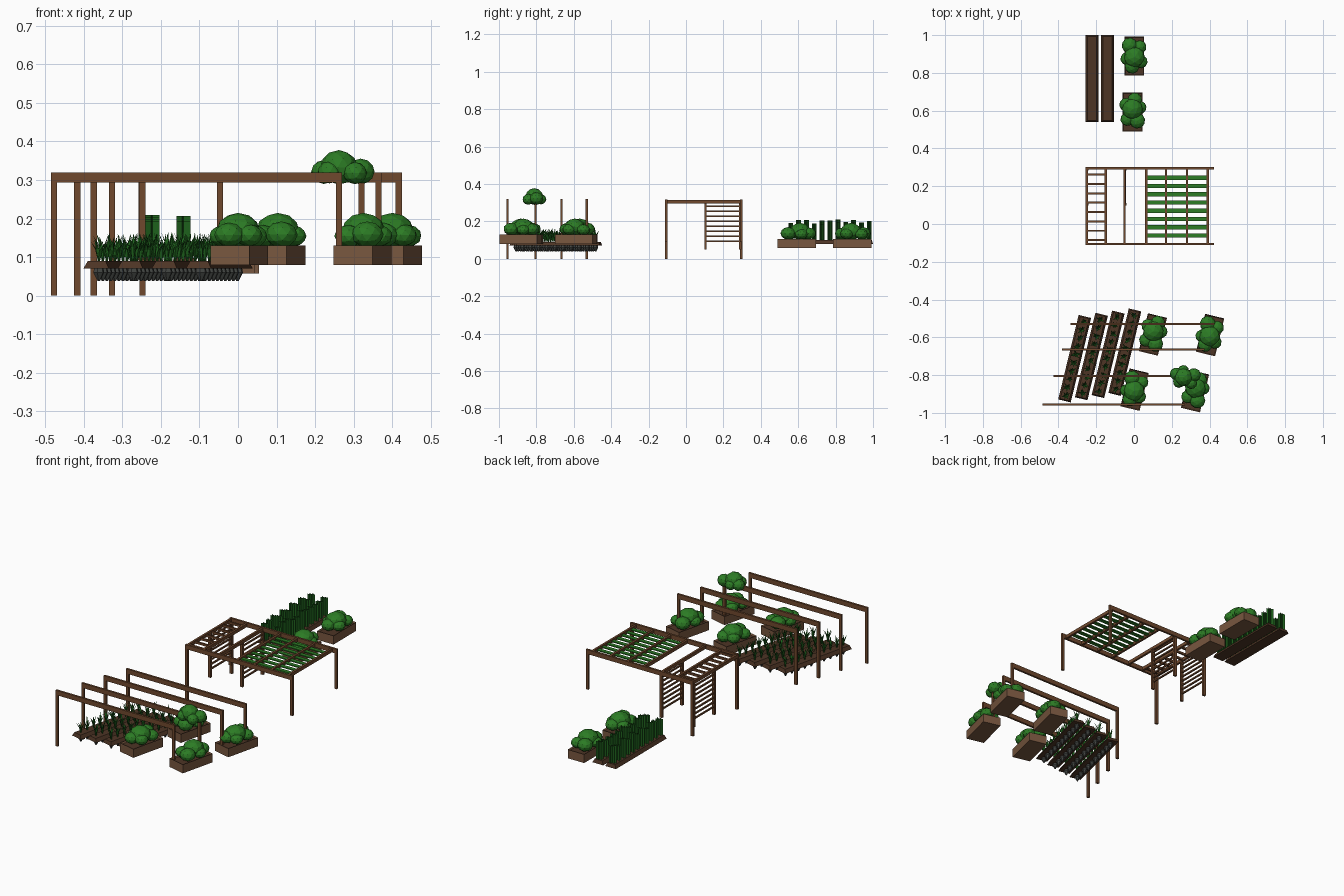
import bpy, bmesh, math, random
from mathutils import Matrix, Vector

if "Cube" in bpy.data.objects:
    bpy.data.objects.remove(bpy.data.objects["Cube"])

random.seed(4)
TILT = math.radians(-13.6)


def mat(name, rgb):
    m = bpy.data.materials.new(name)
    m.diffuse_color = (*rgb, 1)
    m.use_nodes = True
    m.node_tree.nodes["Principled BSDF"].inputs["Base Color"].default_value = m.diffuse_color
    return m


WOOD = mat("timber", (0.16, 0.066, 0.027))
BOX = mat("planter wood", (0.19, 0.095, 0.05))
SOIL = mat("soil", (0.075, 0.035, 0.018))
BUSH = mat("bush green", (0.025, 0.2, 0.018))
LEAF = mat("leaf green", (0.013, 0.12, 0.012))
ROOT = mat("root grey", (0.06, 0.065, 0.06))


def finish(bm, name, mats, loc=(0, 0, 0), rot=0):
    me = bpy.data.meshes.new(name)
    bm.to_mesh(me)
    bm.free()
    for m in mats:
        me.materials.append(m)
    ob = bpy.data.objects.new(name, me)
    ob.location = loc
    ob.rotation_euler.z = rot
    bpy.context.collection.objects.link(ob)
    return ob


def add_box(bm, x0, x1, y0, y1, z0, z1):
    m = Matrix.Translation(((x0 + x1) / 2, (y0 + y1) / 2, (z0 + z1) / 2))
    bmesh.ops.create_cube(bm, size=1, matrix=m @ Matrix.Diagonal((x1 - x0, y1 - y0, z1 - z0, 1)))


def post(bm, x, y, z0, z1=0.3, w=0.008, d=0.006):
    add_box(bm, x - w, x + w, y - d, y + d, z0, z1)


# four arches: long left leg, short right leg
for i, (x0, x1, y) in enumerate([(-0.485, 0.27, -0.955), (-0.425, 0.328, -0.805),
                                 (-0.382, 0.372, -0.665), (-0.335, 0.425, -0.53)]):
    bm = bmesh.new()
    add_box(bm, x0, x1, y - 0.006, y + 0.006, 0.293, 0.32)
    post(bm, x0 + 0.008, y, 0)
    post(bm, x1 - 0.008, y, 0.09)
    finish(bm, f"arch_{i + 1}", [WOOD])

# pergola frame
bm = bmesh.new()
for y in (-0.106, 0.295):
    add_box(bm, -0.256, 0.424, y - 0.006, y + 0.006, 0.293, 0.318)
    post(bm, -0.248, y, 0)
    post(bm, 0.416, y, 0.09)
for x in (-0.25, -0.15, -0.05, 0.065, 0.17, 0.28, 0.39):
    add_box(bm, x - 0.006, x + 0.006, -0.106, 0.295, 0.296, 0.315)
finish(bm, "pergola_frame", [WOOD])

# roof rungs on the left bay
bm = bmesh.new()
for i in range(8):
    y = -0.085 + i * 0.0495
    add_box(bm, -0.25, -0.15, y - 0.005, y + 0.005, 0.3, 0.312)
finish(bm, "roof_rungs", [WOOD])

# green roof slats
bm = bmesh.new()
for i in range(8):
    y = -0.061 + i * 0.0437
    add_box(bm, 0.065, 0.39, y - 0.011, y + 0.011, 0.302, 0.308)
finish(bm, "green_roof_slats", [BUSH])

# upright trellises
for name, x in (("outer_trellis", -0.25), ("inner_trellis", -0.047)):
    bm = bmesh.new()
    for y in (0.104, 0.29):
        post(bm, x, y, 0.05)
    for i in range(8):
        z = 0.095 + i * 0.0265
        add_box(bm, x - 0.004, x + 0.004, 0.104, 0.29, z - 0.004, z + 0.004)
    finish(bm, name, [WOOD])


def planter(name, x, y, z, rot):
    # box with a shallow soil recess
    bm = bmesh.new()
    add_box(bm, -0.052, 0.052, -0.103, 0.103, z, z + 0.05)
    top = max(bm.faces, key=lambda f: f.calc_center_median().z)
    bmesh.ops.inset_region(bm, faces=[top], thickness=0.007)
    bmesh.ops.translate(bm, verts=top.verts, vec=(0, 0, -0.008))
    top.material_index = 1
    finish(bm, name, [BOX, SOIL], (x, y, 0), rot)


def bush(name, x, y, z, rot, s=1.0):
    # overlapping faceted balls; z is the lowest point
    bm = bmesh.new()
    for bx, by, bz, r in ((0, 0.012, 0.045, 0.056), (0.025, -0.05, 0.034, 0.042),
                          (-0.028, -0.042, 0.03, 0.036), (0.012, 0.06, 0.033, 0.039),
                          (-0.034, 0.035, 0.032, 0.036), (0.04, 0.02, 0.03, 0.034)):
        m = Matrix.Translation((bx * s, by * s, bz)) @ Matrix.Rotation(random.uniform(0, 6), 4, 'Z')
        bmesh.ops.create_icosphere(bm, subdivisions=2, radius=r,
                                   matrix=m @ Matrix.Diagonal((s, s, 0.8, 1)))
    finish(bm, name, [BUSH], (x, y, z), rot)


for i, (x, y, z, r, a) in enumerate([
        (0.1, -0.585, 0.08, TILT, 0), (0.403, -0.588, 0.08, TILT, math.pi),
        (0.003, -0.877, 0.08, TILT, math.pi), (0.323, -0.885, 0.08, TILT, 0),
        (-0.008, 0.592, 0.057, 0, 0), (0.002, 0.89, 0.057, 0, math.pi)]):
    planter(f"planter_{i + 1}", x, y, z, r)
    bush(f"bush_{i + 1}", x, y + 0.005, z + 0.045, r + a)
bush("raised_bush", 0.272, -0.813, 0.288, math.radians(80), 0.86)


def mound(name, x, y, z, length, rot):
    # soil strip with sloping sides
    bm = bmesh.new()
    add_box(bm, -0.034, 0.034, -length / 2, length / 2, z, z + 0.02)
    for v in bm.verts:
        if v.co.z > z + 0.01:
            v.co.x *= 0.7
            v.co.y *= 0.97
    finish(bm, name, [SOIL], (x, y, 0), rot)


def blade(bm, base, ang, lean, h):
    # narrow leaf bending outwards to a point
    out = Vector((math.cos(ang), math.sin(ang), 0))
    side = Vector((-out.y, out.x, 0)) * 0.0045
    mid = base + out * lean * 0.35 + Vector((0, 0, h * 0.6))
    tip = base + out * lean + Vector((0, 0, h))
    a, b, c, d, t = [bm.verts.new(p) for p in
                     (base - side * 0.6, base + side * 0.6, mid + side, mid - side, tip)]
    bm.faces.new((a, b, c, d))
    bm.faces.new((d, c, t))


# front root crops: mounds, leaves above, roots hanging below
for i in range(4):
    loc = Vector((-0.314 + i * 0.0885, -0.713 + i * 0.0115, 0))
    mound(f"crop_bed_{i + 1}", loc.x, loc.y, 0.07, 0.46, TILT)
    leaves, roots = bmesh.new(), bmesh.new()
    for k in range(10):
        y = -0.2 + k * 0.0445
        for j in range(8):
            blade(leaves, Vector((0, y, 0.085)), j * math.tau / 8 + random.uniform(-0.3, 0.3),
                  random.uniform(0.012, 0.03), random.uniform(0.05, 0.08))
        for r1, r2, z0, z1 in ((0.003, 0.015, 0.038, 0.06), (0.015, 0.009, 0.06, 0.085)):
            bmesh.ops.create_cone(roots, cap_ends=True, segments=6, radius1=r1, radius2=r2,
                                  depth=z1 - z0, matrix=Matrix.Translation((0, y, (z0 + z1) / 2)))
    finish(leaves, f"crop_leaves_{i + 1}", [LEAF], loc, TILT)
    finish(roots, f"crop_roots_{i + 1}", [ROOT], loc, TILT)

# back beds with rows of crossed upright stalks
for i, x in enumerate((-0.222, -0.141)):
    mound(f"stalk_bed_{i + 1}", x, 0.77, 0.08, 0.46, 0)
    bm = bmesh.new()
    for k in range(11):
        y = -0.21 + k * 0.042
        h = random.uniform(0.185, 0.213)
        for dx, dy in ((0.018, 0.008), (0.018, -0.008), (0.004, 0.013)):
            bm.faces.new([bm.verts.new(p) for p in (
                (-dx, y - dy, 0.095), (dx, y + dy, 0.095), (dx, y + dy, h), (-dx, y - dy, h))])
    finish(bm, f"stalks_{i + 1}", [LEAF], (x, 0.77, 0))
